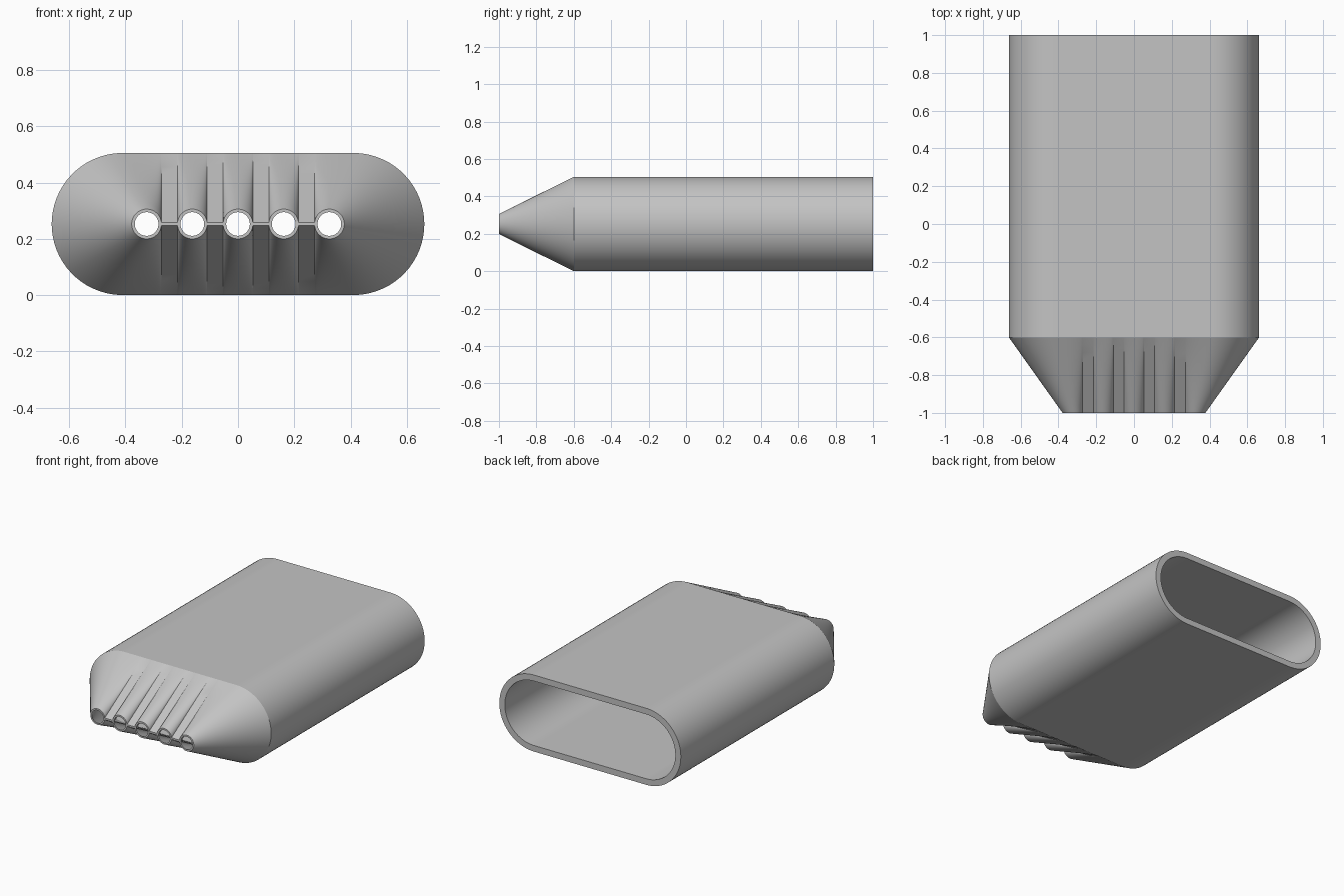
import bpy
import bmesh
import math

if "Cube" in bpy.data.objects:
    bpy.data.objects.remove(bpy.data.objects["Cube"], do_unlink=True)

# Overall sizes
RADIUS, HALF_FLAT, WALL = 0.2525, 0.41, 0.04
BACK, SHOULDER, FRONT = 1.0, -0.6, -1.0
PITCH, END = 0.1625, 0.325
PORT_OUTER, PORT_INNER, WEB = 0.053, 0.042, 0.006
STEPS, ROWS = 32, 10

grey = bpy.data.materials.new("plain_grey")
grey.use_nodes = True
colour = (0.55, 0.55, 0.55, 1)
grey.diffuse_color = colour
grey.node_tree.nodes["Principled BSDF"].inputs["Base Color"].default_value = colour


def outlines(port, web, radius):
    """Matching outlines: row of linked ports, and the rounded slot it opens into."""
    tips, slot = [], []
    for k in (2, 1, 0, -1, -2):
        low = math.asin(web / port)
        start = 0 if k == 2 else low
        stop = math.pi if k == -2 else math.pi - low
        for i in range(STEPS + 1):
            a = start + (stop - start) * i / STEPS
            x, z = k * PITCH + port * math.cos(a), port * math.sin(a)
            side = math.copysign(1, x)
            inner_edge = END - port
            if abs(x) >= END:
                target = (side * HALF_FLAT + radius * math.cos(a), radius * math.sin(a))
            elif abs(k) == 2:
                t = (abs(x) - inner_edge) / port
                target = (side * (inner_edge + t * (HALF_FLAT - inner_edge)), radius)
            else:
                target = (x, radius)
            tips.append((x, z))
            slot.append(target)
    # Mirror the upper half to close each loop
    return [pts + [(x, -z) for x, z in pts[-2:0:-1]] for pts in (tips, slot)]


def ring(points, y):
    return [(x, y, z + RADIUS) for x, z in points]


def taper(slot, tips):
    """Rings running straight from the slot outline to the port outline."""
    rows = []
    for j in range(ROWS + 1):
        t = j / ROWS
        pts = [(a[0] + (b[0] - a[0]) * t, a[1] + (b[1] - a[1]) * t)
               for a, b in zip(slot, tips)]
        rows.append(ring(pts, SHOULDER + (FRONT - SHOULDER) * t))
    return rows


def skin(name, rings):
    bm = bmesh.new()
    loops = [[bm.verts.new(p) for p in r] for r in rings]
    n = len(loops[0])
    for a, b in zip(loops, loops[1:]):
        for i in range(n):
            j = (i + 1) % n
            bm.faces.new((a[i], a[j], b[j], b[i]))
    mesh = bpy.data.meshes.new(name)
    bm.to_mesh(mesh)
    bm.free()
    mesh.materials.append(grey)
    obj = bpy.data.objects.new(name, mesh)
    bpy.context.collection.objects.link(obj)
    bpy.ops.object.select_all(action="DESELECT")
    obj.select_set(True)
    bpy.context.view_layer.objects.active = obj
    bpy.ops.object.shade_smooth_by_angle(angle=math.radians(20))
    return obj


outer_tips, outer_slot = outlines(PORT_OUTER, WEB, RADIUS)
inner_tips, inner_slot = outlines(PORT_INNER, 0, RADIUS - WALL)

# Hollow straight body with a flat rim at the back
skin("body_sleeve", [ring(inner_slot, SHOULDER), ring(inner_slot, BACK),
                     ring(outer_slot, BACK), ring(outer_slot, SHOULDER)])

# Tapered nozzle ending in five open ports joined by thin webs
skin("port_nozzle", taper(outer_slot, outer_tips) + taper(inner_slot, inner_tips)[::-1])
